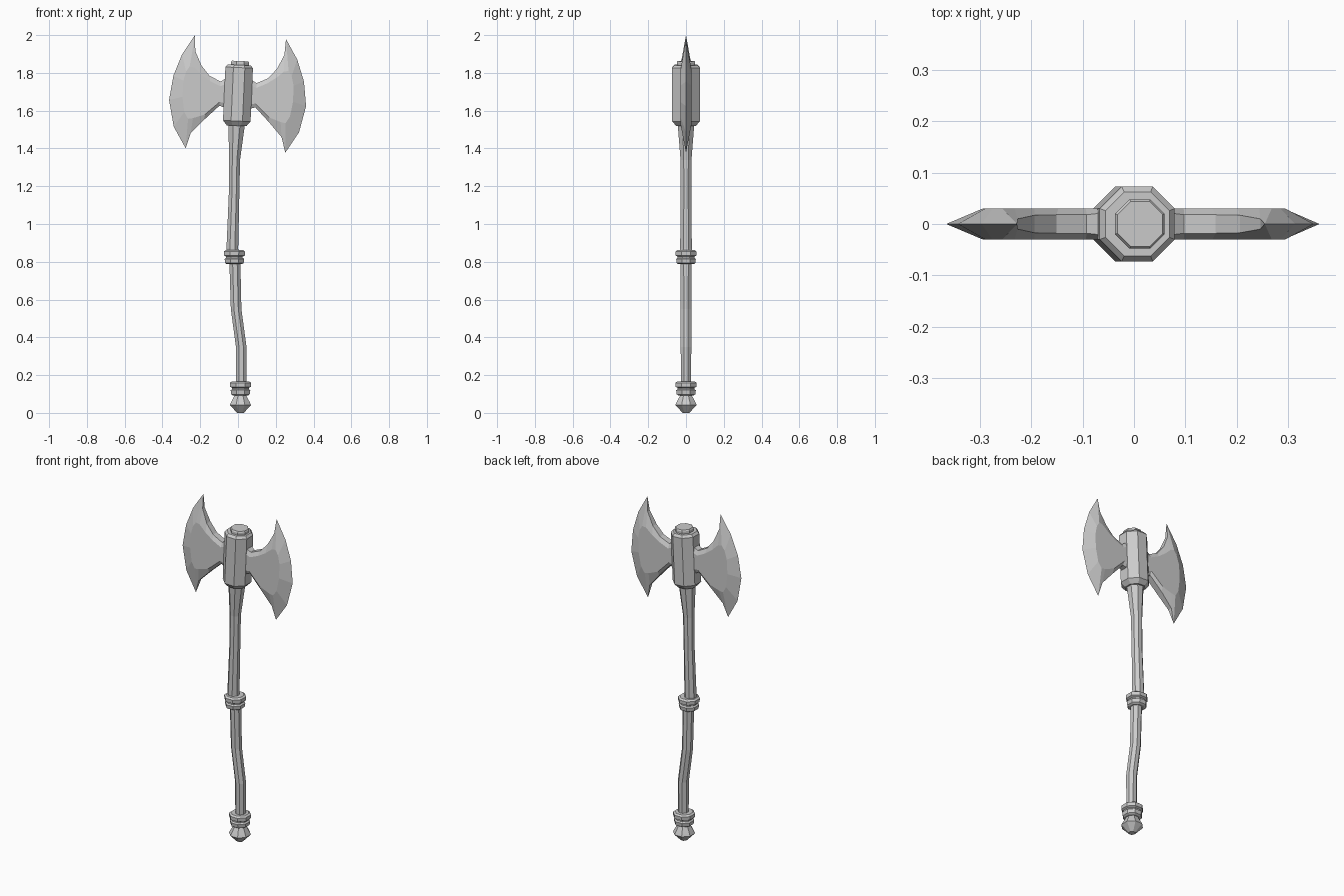
import bpy, bmesh, math
from mathutils import Matrix, Vector

if "Cube" in bpy.data.objects:
    bpy.data.objects.remove(bpy.data.objects["Cube"])

# Head assembly leans slightly clockwise about its own middle
PIVOT = Vector((0, 0, 1.69))
LEAN = (Matrix.Translation(PIVOT) @ Matrix.Rotation(0.045, 4, 'Y')
        @ Matrix.Translation(-PIVOT))


def finish(bm, name, matrix=None):
    bmesh.ops.remove_doubles(bm, verts=bm.verts, dist=1e-5)
    if matrix:
        bm.transform(matrix)
    bmesh.ops.recalc_face_normals(bm, faces=bm.faces)
    mesh = bpy.data.meshes.new(name)
    bm.to_mesh(mesh)
    bm.free()
    obj = bpy.data.objects.new(name, mesh)
    bpy.context.collection.objects.link(obj)
    return obj


def octagon_loft(name, sections, matrix=None):
    """Octagonal loft through (x centre, z, half width across flats)."""
    bm = bmesh.new()
    rings = []
    for cx, z, r in sections:
        r /= math.cos(math.pi / 8)
        angles = [math.pi / 4 * (i + 0.5) for i in range(8)]
        rings.append([bm.verts.new((cx + r * math.cos(a), r * math.sin(a), z))
                      for a in angles])
    for a, b in zip(rings, rings[1:]):
        for i in range(8):
            j = (i + 1) % 8
            bm.faces.new((a[i], a[j], b[j], b[i]))
    bm.faces.new(rings[0][::-1])
    bm.faces.new(rings[-1])
    return finish(bm, name, matrix)


# Bent wooden shaft, flaring under the head
octagon_loft("shaft", [
    (0.014, 0.08, 0.027), (0.017, 0.17, 0.027), (0.017, 0.35, 0.028),
    (-0.010, 0.55, 0.028), (-0.016, 0.78, 0.029), (-0.030, 0.87, 0.031),
    (-0.021, 1.15, 0.028), (-0.018, 1.34, 0.029), (-0.007, 1.53, 0.044)])

# Pommel
octagon_loft("pommel", [
    (0.013, 0.0, 0.018), (0.013, 0.042, 0.056),
    (0.013, 0.055, 0.050), (0.013, 0.098, 0.028)])

# Double grip bands
BAND = [(0.0, 0.040), (0.006, 0.049), (0.028, 0.052), (0.034, 0.044),
        (0.040, 0.044), (0.046, 0.055), (0.067, 0.056), (0.075, 0.046)]
for name, cx, z0 in (("lower_grip_band", 0.013, 0.092),
                     ("middle_grip_band", -0.019, 0.787)):
    octagon_loft(name, [(cx, z0 + z, r) for z, r in BAND])

# Head socket and cap
octagon_loft("head_socket", [
    (0, 1.52, 0.052), (0, 1.545, 0.073), (0, 1.828, 0.073), (0, 1.842, 0.062)],
    LEAN)
octagon_loft("socket_cap", [
    (0.004, 1.83, 0.048), (0.004, 1.856, 0.048), (0.004, 1.863, 0.044)], LEAN)

# Blade: outline (x, z, half thickness) paired with flat cheek (x, z)
BLADE = [
    ((0.060, 1.772, 0.022), (0.060, 1.742)), ((0.095, 1.750, 0.018), (0.095, 1.725)),
    ((0.155, 1.778, 0.018), (0.150, 1.750)), ((0.200, 1.830, 0.017), (0.198, 1.782)),
    ((0.236, 1.905, 0.010), (0.238, 1.818)), ((0.241, 1.990, 0.000), (0.262, 1.822)),
    ((0.305, 1.885, 0.000), (0.280, 1.795)), ((0.346, 1.770, 0.000), (0.292, 1.745)),
    ((0.363, 1.640, 0.000), (0.293, 1.660)), ((0.332, 1.500, 0.000), (0.280, 1.580)),
    ((0.264, 1.389, 0.000), (0.258, 1.545)), ((0.241, 1.470, 0.012), (0.232, 1.550)),
    ((0.172, 1.545, 0.018), (0.170, 1.572)), ((0.095, 1.622, 0.018), (0.095, 1.642)),
    ((0.060, 1.610, 0.022), (0.060, 1.635))]


def blade(name, mirror):
    bm = bmesh.new()
    n = len(BLADE)
    rims = []
    for side in (-1, 1):
        rim = [bm.verts.new((o[0], side * o[2], o[1])) for o, _ in BLADE]
        cheek = [bm.verts.new((c[0], side * 0.03, c[1])) for _, c in BLADE]
        for i in range(n):
            j = (i + 1) % n
            bm.faces.new((rim[i], rim[j], cheek[j], cheek[i]))
        bm.faces.new(cheek)
        rims.append(rim)
    # Close the rim between both sides; sharp points weld together
    a, b = rims
    for i in range(n):
        j = (i + 1) % n
        if BLADE[i][0][2] or BLADE[j][0][2]:
            bm.faces.new((a[i], a[j], b[j], b[i]))
    matrix = LEAN @ Matrix.Diagonal((mirror, 1, 1, 1))
    return finish(bm, name, matrix)


blade("right_blade", 1)
blade("left_blade", -1)
